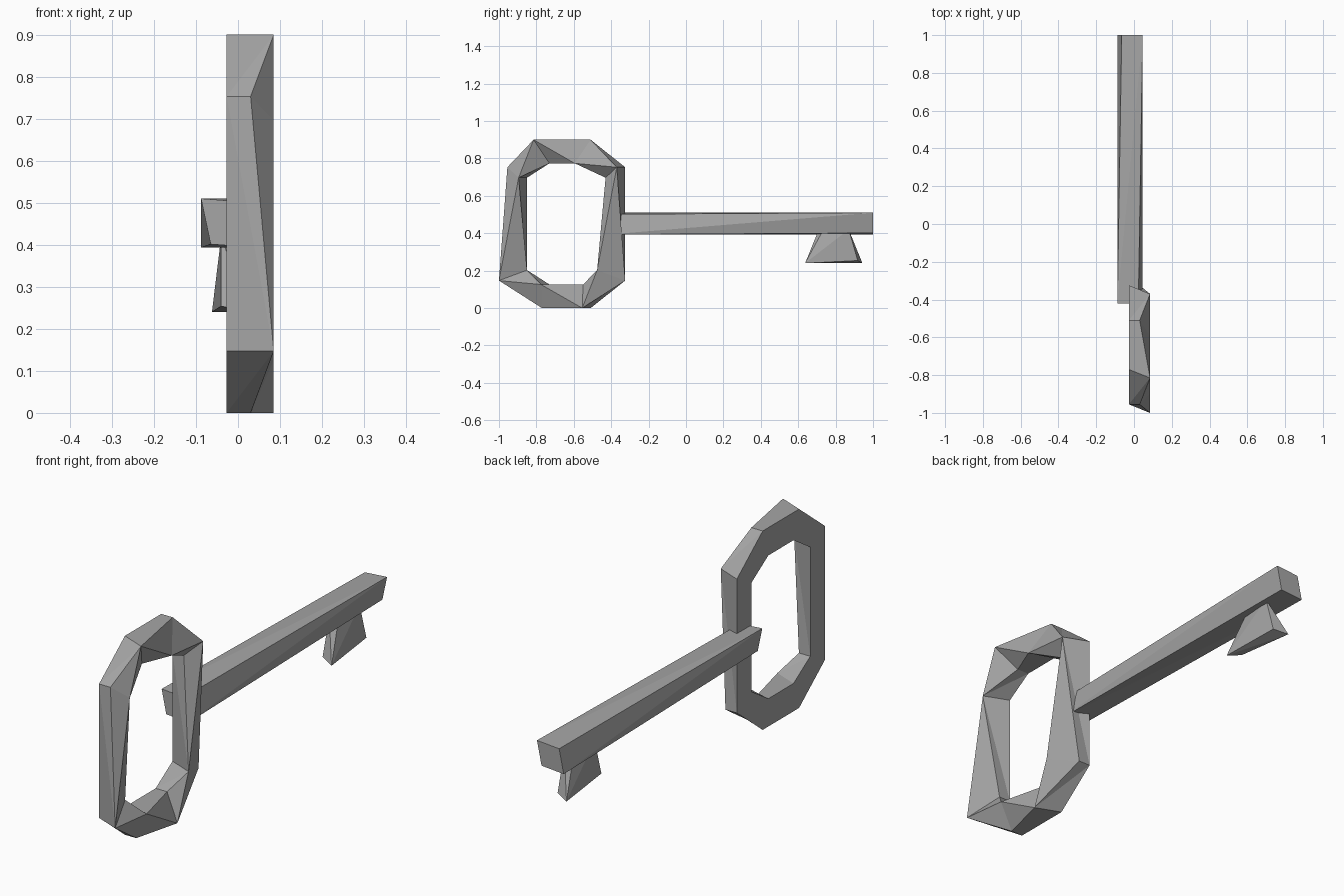
import bpy
import bmesh
from itertools import product

cube = bpy.data.objects.get("Cube")
if cube:
    bpy.data.objects.remove(cube, do_unlink=True)

# One plain metal colour
metal = bpy.data.materials.new("worn_grey_metal")
metal.use_nodes = True
grey = (0.38, 0.38, 0.38, 1)
metal.diffuse_color = grey
metal.node_tree.nodes["Principled BSDF"].inputs["Base Color"].default_value = grey


def split_quad(bm, quad, raised):
    """Split a quad into two triangles, starting at a raised corner."""
    start = next((i for i, v in enumerate(quad) if v in raised), 0)
    a, b, c, d = quad[start:] + quad[:start]
    bm.faces.new((a, b, c))
    bm.faces.new((a, c, d))


def finish(bm, name):
    bmesh.ops.recalc_face_normals(bm, faces=bm.faces)
    mesh = bpy.data.meshes.new(name)
    bm.to_mesh(mesh)
    bm.free()
    mesh.materials.append(metal)
    obj = bpy.data.objects.new(name, mesh)
    bpy.context.collection.objects.link(obj)
    return obj


def octagon(flat, side):
    """Clockwise eight-sided loop from two corner offsets of one quadrant."""
    half = [(-flat[0], flat[1]), flat, side, (side[0], -side[1])]
    return half + [(-y, -z) for y, z in half]


def build_bow():
    bm = bmesh.new()
    back_x, low_x, high_x, skew = -0.027, 0.03, 0.085, -0.045
    loops = [octagon((0.13, 0.45), (0.315, 0.303)),
             octagon((0.09, 0.324), (0.21, 0.247))]
    back, front, raised = [], [], set()
    # Corners alternate between high and low, like a chipped surface
    for ring, loop in enumerate(loops):
        back.append([bm.verts.new((back_x, y - 0.64, z + 0.45)) for y, z in loop])
        row = []
        for i, (y, z) in enumerate(loop):
            up = (i + ring) % 2 == 0
            v = bm.verts.new((high_x if up else low_x,
                              y - 0.64 + (skew if up else 0), z + 0.45))
            row.append(v)
            if up:
                raised.add(v)
        front.append(row)
    for i in range(8):
        j = (i + 1) % 8
        bands = [(front[0], front[1]), (front[1], back[1]),
                 (back[1], back[0]), (back[0], front[0])]
        for p, q in bands:
            split_quad(bm, [p[i], p[j], q[j], q[i]], raised)
    return finish(bm, "key_bow")


def build_bar(name, center, wide, narrow):
    """Hewn block; wide and narrow give half sizes for each of (bottom, top)."""
    bm = bmesh.new()
    verts, raised = {}, set()
    for s in product((-1, 1), repeat=3):
        up = s[0] * s[1] * s[2] > 0
        half = (wide if up else narrow)[s[2] > 0]
        verts[s] = bm.verts.new([c + k * h for c, k, h in zip(center, s, half)])
        if up:
            raised.add(verts[s])
    for axis, side in product(range(3), (-1, 1)):
        quad = []
        for pair in ((-1, -1), (1, -1), (1, 1), (-1, 1)):
            key = list(pair)
            key.insert(axis, side)
            quad.append(verts[tuple(key)])
        split_quad(bm, quad, raised)
    return finish(bm, name)


build_bow()

# Long shaft running back from the bow
build_bar("key_shaft", (-0.021, 0.29, 0.4515),
          [(0.067, 0.71, 0.0585)] * 2, [(0.044, 0.71, 0.05)] * 2)

# Flared tooth hanging under the end of the shaft
build_bar("key_tooth", (-0.02, 0.79, 0.33),
          [(0.042, 0.153, 0.09), (0.02, 0.08, 0.09)],
          [(0.02, 0.128, 0.076), (0.012, 0.058, 0.085)])
